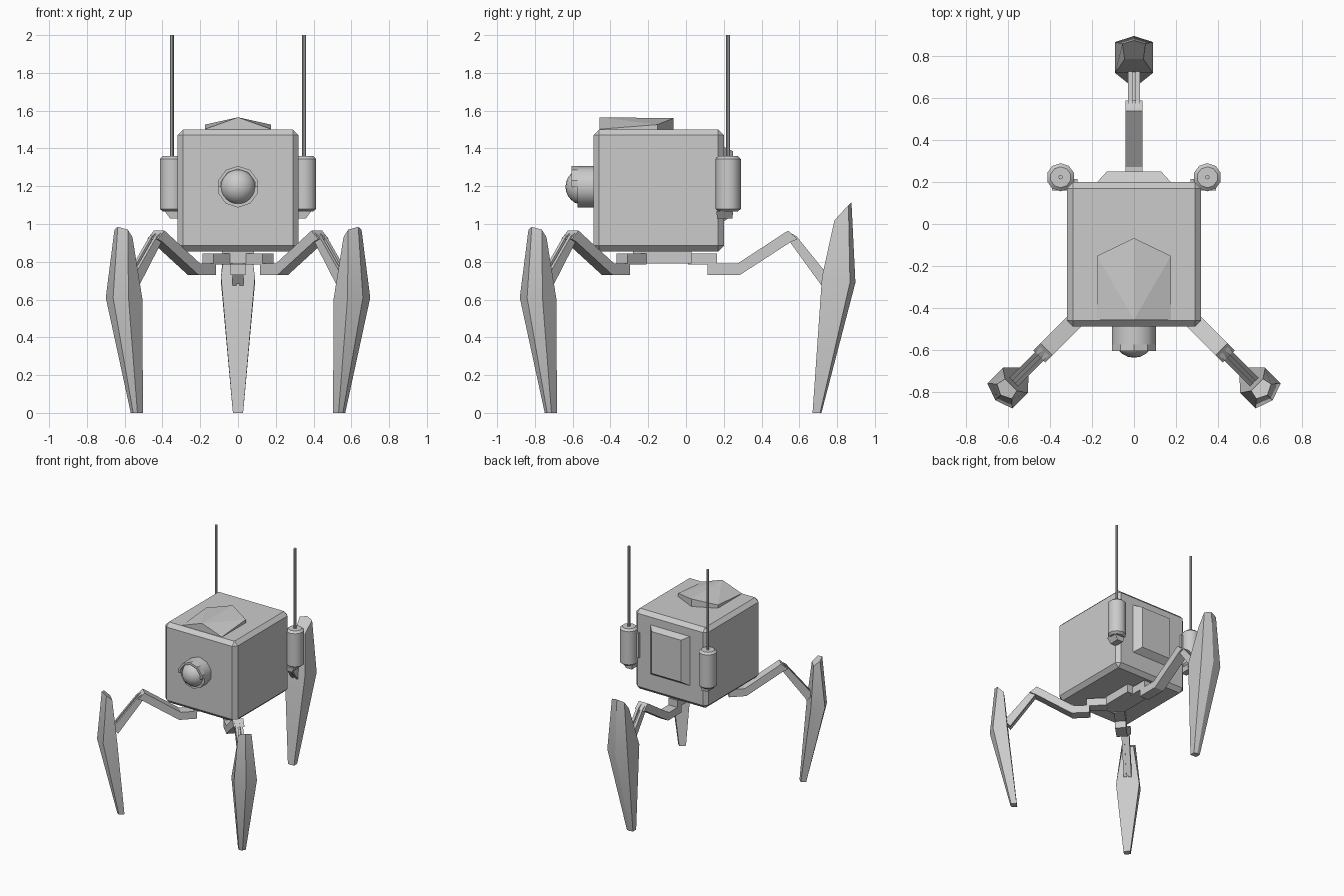
import bpy, bmesh
from math import sin, cos, radians, pi
from mathutils import Vector

if "Cube" in bpy.data.objects:
    bpy.data.objects.remove(bpy.data.objects["Cube"])


def loft(name, rings, place=lambda p: p, smooth=None):
    """Skin a list of equal-length point rings and cap both ends."""
    bm = bmesh.new()
    vs = [[bm.verts.new(place(Vector(p))) for p in ring] for ring in rings]
    n = len(vs[0])
    for a, b in zip(vs, vs[1:]):
        for i in range(n):
            j = (i + 1) % n
            bm.faces.new((a[i], a[j], b[j], b[i]))
    bm.faces.new(vs[0])
    bm.faces.new(vs[-1])
    bmesh.ops.recalc_face_normals(bm, faces=bm.faces)
    me = bpy.data.meshes.new(name)
    bm.to_mesh(me)
    bm.free()
    ob = bpy.data.objects.new(name, me)
    bpy.context.collection.objects.link(ob)
    if smooth:
        bpy.ops.object.select_all(action='DESELECT')
        ob.select_set(True)
        bpy.context.view_layer.objects.active = ob
        bpy.ops.object.shade_smooth_by_angle(angle=radians(smooth))
    return ob


def rect(x0, x1, y0, y1, z):
    return [(x0, y0, z), (x1, y0, z), (x1, y1, z), (x0, y1, z)]


def box(name, x0, x1, y0, y1, z0, z1, place=lambda p: p):
    return loft(name, [rect(x0, x1, y0, y1, z0), rect(x0, x1, y0, y1, z1)], place)


def lathe(name, profile, n, place, smooth=40):
    rings = [[(r * sin(2 * pi * i / n), r * cos(2 * pi * i / n), h) for i in range(n)]
             for r, h in profile]
    return loft(name, rings, place, smooth)


# Body: chamfered box
body = box("body", -.32, .32, -.49, .2, .855, 1.5)
bev = body.modifiers.new("chamfer", 'BEVEL')
bev.width, bev.segments = .03, 1

# Back hatch, tapered outwards
loft("back_hatch", [[(x, .195, z) for x, z in ((-.18, 1.01), (.18, 1.01), (.18, 1.41), (-.18, 1.41))],
                    [(x, .25, z) for x, z in ((-.13, 1.05), (.13, 1.05), (.13, 1.385), (-.13, 1.385))]])

# Roof fin: raised kite over a five-sided base
base = [(0, -.457), (.176, -.457), (.176, -.152), (0, -.067), (-.176, -.152), (-.176, -.457)]
heights = [1.565, 1.502, 1.526, 1.56, 1.526, 1.502]
bm = bmesh.new()
lo = [bm.verts.new((x, y, 1.49)) for x, y in base]
hi = [bm.verts.new((x, y, h)) for (x, y), h in zip(base, heights)]
for i in range(6):
    j = (i + 1) % 6
    bm.faces.new((lo[i], lo[j], hi[j], hi[i]))
for f in ((0, 1, 2), (0, 2, 3), (0, 3, 4), (0, 4, 5)):
    bm.faces.new([hi[i] for i in f])
bm.faces.new(lo)
bmesh.ops.recalc_face_normals(bm, faces=bm.faces)
me = bpy.data.meshes.new("roof_fin")
bm.to_mesh(me)
bm.free()
bpy.context.collection.objects.link(bpy.data.objects.new("roof_fin", me))

# Eye: barrel, upper hood and ball
EZ = 1.197
lathe("eye_barrel", [(.11, -.48), (.11, -.574)], 10, lambda p: Vector((p.x, p.z, EZ + p.y)))
arc = [(0, .951)] + [(a, 1) for a in (18, 54, 90, 126, 162)] + [(180, .951)]
hood = [(.11 * k * cos(radians(a)), .11 * k * sin(radians(a))) for a, k in arc]
hood += [(x * .85, z * .85) for x, z in reversed(hood)]
loft("eye_hood", [[(x, y, EZ + z) for x, z in hood] for y in (-.57, -.606)])
bpy.ops.mesh.primitive_uv_sphere_add(segments=20, ring_count=12, radius=.096, location=(0, -.542, EZ))
bpy.context.object.name = "eye_ball"
bpy.ops.object.shade_smooth()

# Side pods with aerials and brackets
for s, side in ((-1, "left"), (1, "right")):
    at = lambda p: Vector((s * .35 + p.x, .223 + p.y, p.z))
    lathe(side + "_pod", [(.05, 1.065), (.067, 1.08), (.067, 1.345), (.05, 1.36)], 10, at)
    lathe(side + "_aerial", [(.01, 1.35), (.01, 2.0)], 8, at)
    mir = lambda p: Vector((s * p.x, p.y, p.z))
    loft(side + "_pod_bracket", [rect(.31, .36, .165, .245, 1.03),
                                 rect(.30, .39, .16, .25, 1.07)], mir)
    box(side + "_pod_mount", .27, .35, .185, .215, 1.12, 1.32, mir)

# Hub under the body
box("hub", -.085, .085, -.28, .03, .79, .86)


def foot_ring(apex, corner, inner):
    """Five-sided section; each item is (reach, half width, height)."""
    (a, _, az), (c, cw, cz), (i, iw, iz) = apex, corner, inner
    return [(a, 0, az), (c, cw, cz), (i, iw, iz), (i, -iw, iz), (c, -cw, cz)]


front_foot = [foot_ring((.90, 0, .985), (.875, .05, .97), (.83, .04, .93)),
              foot_ring((.935, 0, .61), (.905, .085, .61), (.80, .085, .60)),
              foot_ring((.785, 0, 0), (.778, .025, 0), (.737, .025, 0))]
rear_foot = [foot_ring((.876, 0, 1.115), (.86, .055, 1.10), (.786, .045, 1.02)),
             foot_ring((.897, 0, .69), (.868, .09, .69), (.72, .09, .72)),
             foot_ring((.717, 0, 0), (.71, .027, 0), (.67, .027, 0))]


def leg(name, angle, y0, shift, hip, reach, foot):
    d = Vector((cos(radians(angle)), sin(radians(angle)), 0))
    q = Vector((-d.y, d.x, 0))
    place = lambda p: Vector((0, y0, p.z)) + d * p.x + q * p.y

    def slab(part, pts, w0, w1):
        loft(name + part, [[(r, w, z) for r, z in pts] for w in (w0, w1)], place)

    # hip block and bent thigh
    box(name + "_hip", hip[0], hip[1], -.04, .04, .785, .845, place)
    o = shift
    slab("_thigh", [(reach, .73), (.335 + o, .73), (.605 + o, .905), (.64 + o, .92),
                    (.59 + o, .965), (.322 + o, .79), (reach, .79)], -.04, .04)
    # shin: two rails around a thin core
    e = .825 + o
    rail = [(.60 + o, .955), (.635 + o, .935), (e, .70), (e - .04, .65), (.60 + o, .905)]
    slab("_shin_rail_a", rail, -.028, -.008)
    slab("_shin_rail_b", rail, .008, .028)
    slab("_shin_core", [(.61 + o, .935), (e, .69), (e - .04, .66), (.60 + o, .915)], -.01, .01)
    loft(name + "_foot", foot, place, 20)


leg("front_left_leg", 225, -.18, 0, (.08, .225), .235 - .03, front_foot)
leg("front_right_leg", 315, -.18, 0, (.08, .225), .235 - .03, front_foot)
leg("rear_leg", 90, 0, -.05, (.01, .165), .115, rear_foot)
